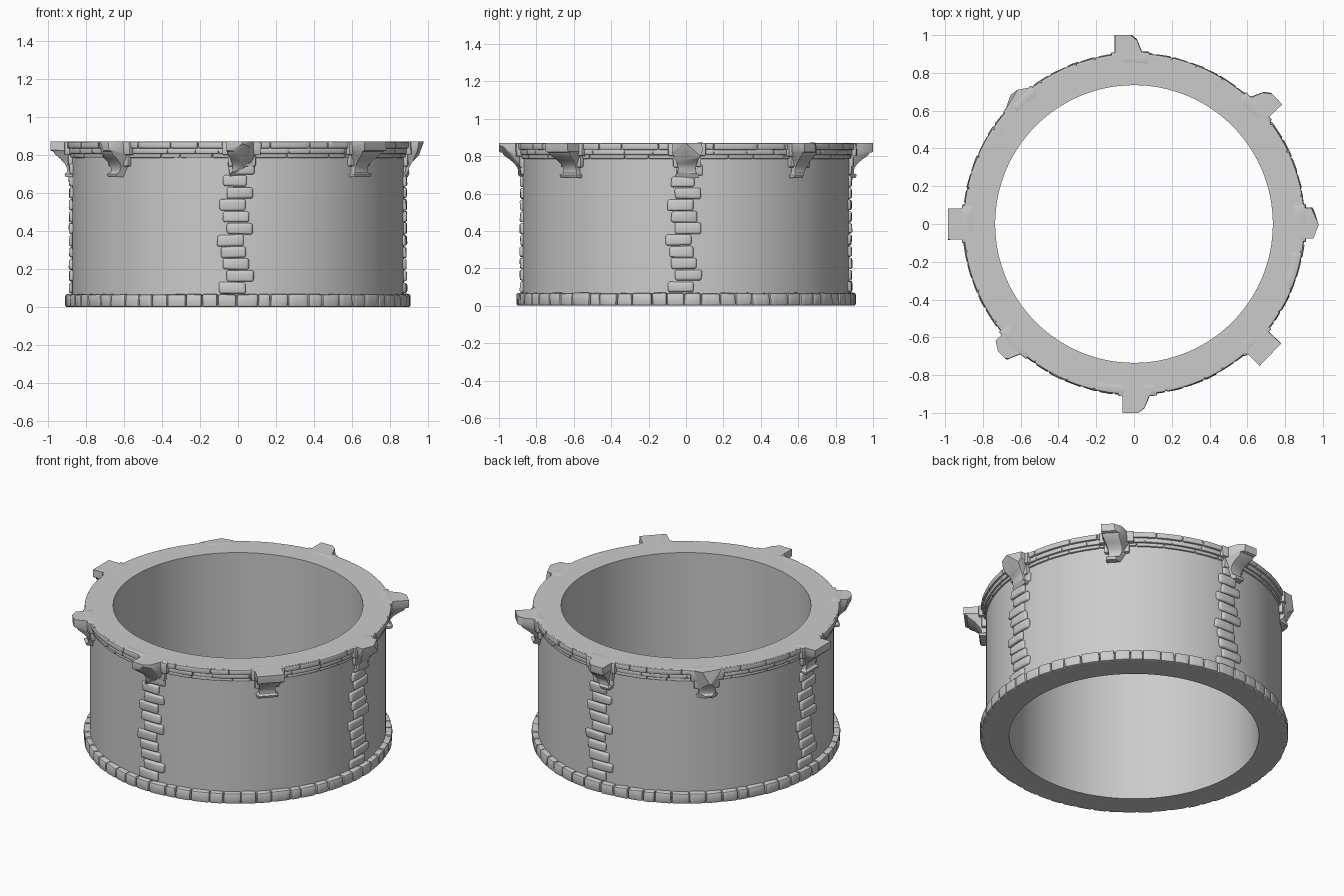
import bpy, bmesh, math, random
from mathutils import Vector

if "Cube" in bpy.data.objects:
    bpy.data.objects.remove(bpy.data.objects["Cube"])

random.seed(4)
H = 0.87          # total height
R = 0.89          # radius used to turn arc length into angle


def finish(bm, name, angle=35):
    me = bpy.data.meshes.new(name)
    bm.to_mesh(me)
    bm.free()
    me.shade_smooth()
    me.set_sharp_from_angle(angle=math.radians(angle))
    ob = bpy.data.objects.new(name, me)
    bpy.context.collection.objects.link(ob)
    return ob


def absorb(target, part):
    """Append one bmesh to another."""
    bmesh.ops.recalc_face_normals(part, faces=part.faces)
    me = bpy.data.meshes.new("tmp")
    part.to_mesh(me)
    part.free()
    target.from_mesh(me)
    bpy.data.meshes.remove(me)


def add_block(target, angle, t0, t1, r0, r1, z0, z1, bevel, jitter=0.0, segs=2, cuts=1):
    """Rounded block bent around the ring; t is arc length from the given angle."""
    bm = bmesh.new()
    bmesh.ops.create_cube(bm, size=1)
    for v in bm.verts:
        t, r, z = v.co
        j = [random.uniform(-jitter, jitter) for _ in range(3)]
        v.co = ((t0 + t1) / 2 + t * (t1 - t0) + j[0],
                r1 + j[1] if r > 0 else r0,
                (z0 + z1) / 2 + z * (z1 - z0) + (j[2] if z0 > 0 or z > 0 else 0))
    bmesh.ops.bevel(bm, geom=bm.edges[:], offset=bevel, segments=segs,
                    profile=0.5, affect='EDGES', clamp_overlap=True)
    for i in range(cuts):
        t = t0 + (t1 - t0) * (i + 1) / (cuts + 1)
        bmesh.ops.bisect_plane(bm, geom=bm.verts[:] + bm.edges[:] + bm.faces[:],
                               plane_co=(t, 0, 0), plane_no=(1, 0, 0))
    for v in bm.verts:
        a = angle + v.co.x / R
        v.co = (v.co.y * math.cos(a), v.co.y * math.sin(a), v.co.z)
    absorb(target, bm)


def add_course(target, count, r1, z0, z1, bevel, spread, jitter, cuts):
    """Full ring of blocks with uneven joints."""
    step = 2 * math.pi * R / count
    joints = [(i + random.uniform(-spread, spread)) * step for i in range(count)]
    joints.append(joints[0] + 2 * math.pi * R)
    for a, b in zip(joints, joints[1:]):
        add_block(target, 0, a + 0.001, b - 0.001, 0.85, r1, z0, z1, bevel, jitter, 2, cuts)


# Plain tower ring: lathed section with backing for base and cornice
section = [(0.735, 0), (0.892, 0), (0.892, 0.055), (0.872, 0.06),
           (0.872, 0.795), (0.884, 0.81), (0.894, 0.845), (0.894, H), (0.735, H)]
bm = bmesh.new()
N = 160
rings = []
for i in range(N):
    a = 2 * math.pi * i / N
    rings.append([bm.verts.new((r * math.cos(a), r * math.sin(a), z)) for r, z in section])
for i in range(N):
    p, q = rings[i], rings[(i + 1) % N]
    for k in range(len(section)):
        m = (k + 1) % len(section)
        bm.faces.new((p[k], q[k], q[m], p[m]))
bmesh.ops.recalc_face_normals(bm, faces=bm.faces)
finish(bm, "wall_ring", 30)

# Base course of rounded stones
bm = bmesh.new()
add_course(bm, 60, 0.907, 0.0, 0.068, 0.011, 0.2, 0.003, 2)
finish(bm, "base_stones")

# Cornice: three stepped mouldings
bm = bmesh.new()
for r1, z0, z1, n in [(0.883, 0.785, 0.807, 30), (0.892, 0.806, 0.836, 34), (0.903, 0.834, 0.8695, 32)]:
    add_course(bm, n, r1, z0, z1, 0.007, 0.25, 0.001, 6)
finish(bm, "cornice")

# Zigzag stone strips under the four main corbels
rows = [(-0.10, 0.04), (-0.06, 0.085), (-0.08, 0.06), (-0.09, 0.04), (-0.11, 0.03), (-0.06, 0.08),
        (-0.08, 0.06), (-0.10, 0.04), (-0.06, 0.08), (-0.08, 0.045), (-0.05, 0.09)]
bm = bmesh.new()
for side in range(4):
    for i, (t0, t1) in enumerate(rows):
        z = 0.072 + i * 0.0625
        add_block(bm, side * math.pi / 2, t0, t1, 0.85, 0.888, z, z + 0.058, 0.012, 0.004, 3, 2)
finish(bm, "strip_stones")

# Corbels: half width, reach and height of each level
levels = [(0.062, 0.905, 0.683), (0.064, 0.912, 0.70), (0.050, 0.898, 0.708), (0.048, 0.900, 0.735),
          (0.052, 0.912, 0.757), (0.061, 0.934, 0.780), (0.074, 0.962, 0.803),
          (0.078, 0.970, 0.818), (0.081, 0.985, 0.822), (0.081, 0.985, H)]


def add_corbel(target, degrees, reach, shift, chips):
    bm = bmesh.new()
    loops = []
    for hw, r, z in levels:
        r = 0.9 + (r - 0.9) * (reach - 0.9) / 0.085
        loops.append([bm.verts.new(c) for c in
                      ((-hw, 0.84, z), (hw, 0.84, z), (hw, r, z), (-hw, r, z))])
    for p, q in zip(loops, loops[1:]):
        for k in range(4):
            m = (k + 1) % 4
            bm.faces.new((p[k], p[m], q[m], q[k]))
    bm.faces.new(loops[0])
    bm.faces.new(loops[-1])
    bmesh.ops.recalc_face_normals(bm, faces=bm.faces)
    sharp = [e for e in bm.edges if e.calc_face_angle(0) > 0.9
             and max(v.co.z for v in e.verts) < H - 0.001]
    bmesh.ops.bevel(bm, geom=sharp, offset=0.004, segments=2, profile=0.5,
                    affect='EDGES', clamp_overlap=True)
    # broken corners: slice away everything beyond each chip plane
    for co, no in chips:
        res = bmesh.ops.bisect_plane(bm, geom=bm.verts[:] + bm.edges[:] + bm.faces[:],
                                     plane_co=co, plane_no=Vector(no).normalized(), clear_outer=True)
        rim = [e for e in res['geom_cut'] if isinstance(e, bmesh.types.BMEdge)]
        bmesh.ops.holes_fill(bm, edges=rim, sides=0)
    a = math.radians(degrees)
    for v in bm.verts:
        t, r, z = v.co
        t += shift
        v.co = (r * math.cos(a) - t * math.sin(a), r * math.sin(a) + t * math.cos(a), z)
    absorb(target, bm)
    # wider backing stone in the cornice
    add_block(target, a, shift - 0.1, shift + 0.1, 0.85, 0.914, 0.80, H, 0.006, 0.002, 2, 3)
    add_block(target, a, shift - 0.075, shift + 0.075, 0.85, 0.896, 0.74, 0.81, 0.008, 0.002, 2, 2)


def corner(s):
    """Broken upper corner on side s."""
    return [((s * 0.02, 0.985, H), (s * 0.6, 0.75, 0.1)), ((s * 0.03, 0.95, 0.79), (s * 0.8, 0.5, -0.45)),
            ((s * 0.05, 0.94, 0.84), (s * 1, 0.4, 0.05))]


under = [((0, 0.96, 0.81), (0.35, 0.7, -0.6)), ((-0.03, 0.975, 0.83), (-0.5, 0.8, -0.25))]
worn = [((0.02, 0.968, 0.85), (0.4, 0.9, 0.12)), ((-0.03, 0.965, 0.84), (-0.35, 0.9, -0.15)),
        ((0, 0.94, 0.795), (-0.1, 0.8, -0.4))]
broken = [((0, 0.935, 0.85), (0.25, 0.9, 0.2)), ((-0.03, 0.93, 0.82), (-0.5, 0.8, -0.2)),
          ((0.04, 0.925, 0.80), (0.6, 0.7, -0.2))]
corbels = [(0, 0.98, 0.005, worn), (43.5, 1.005, 0, corner(1)), (90, 1.0, 0.02, corner(-1)),
           (133, 0.98, 0, broken), (180, 0.985, 0, []), (225, 0.985, 0, corner(1) + under[1:]),
           (270, 1.0, 0.02, corner(1) + under[:1]), (316.2, 1.0, 0, [])]
bm = bmesh.new()
for c in corbels:
    add_corbel(bm, *c)
finish(bm, "corbels", 30)
